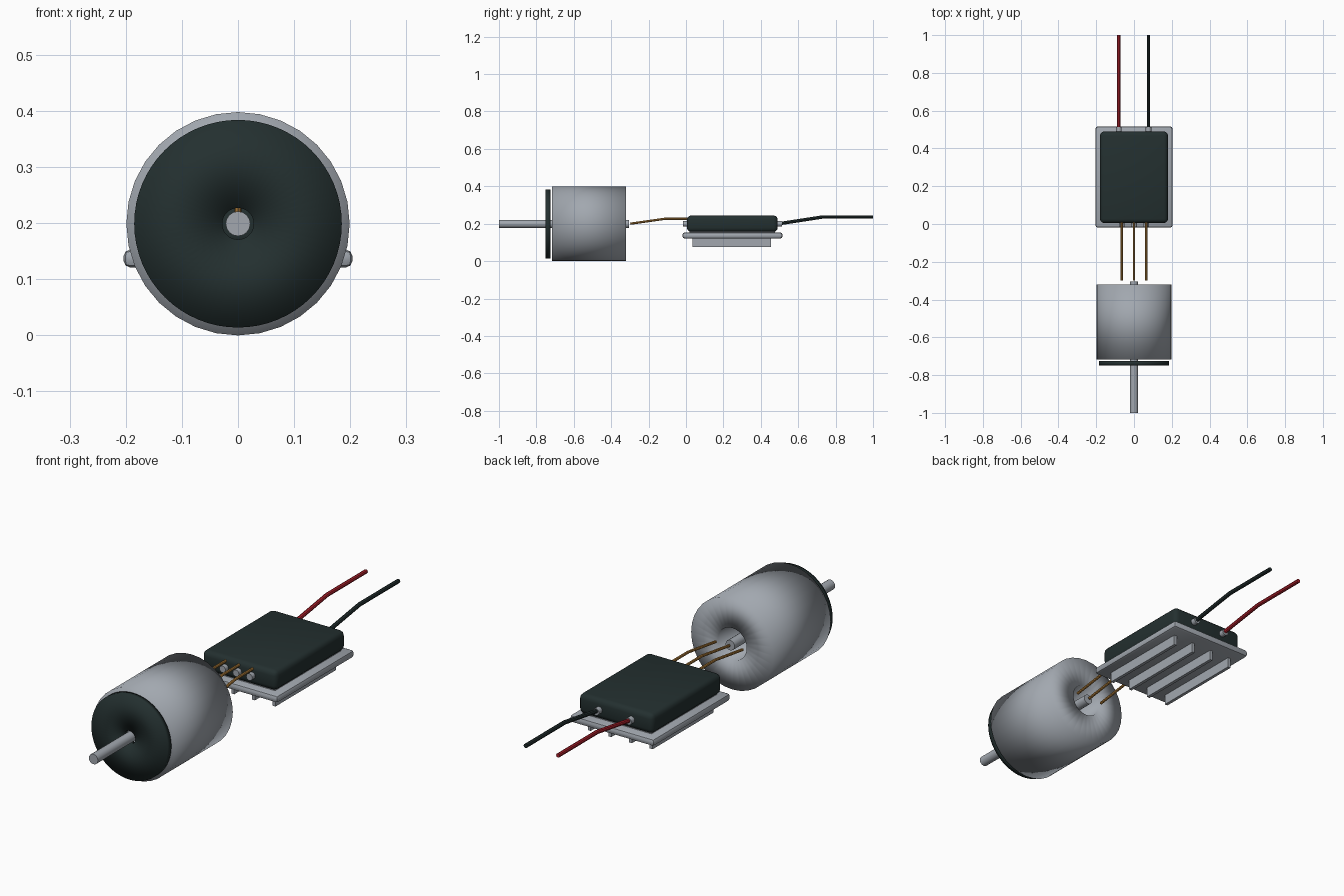
import bpy, bmesh, math
from mathutils import Vector

if "Cube" in bpy.data.objects:
    bpy.data.objects.remove(bpy.data.objects["Cube"])


def material(name, rgb):
    m = bpy.data.materials.new(name)
    m.diffuse_color = (*rgb, 1)
    m.use_nodes = True
    m.node_tree.nodes["Principled BSDF"].inputs["Base Color"].default_value = m.diffuse_color
    return m


GREY = material("metal grey", (0.36, 0.39, 0.43))
DARK = material("dark green black", (0.017, 0.029, 0.029))
RED = material("wire red", (0.42, 0.015, 0.025))
COPPER = material("wire copper", (0.46, 0.22, 0.045))


def finish(name, bm, mat, smooth=None):
    bmesh.ops.recalc_face_normals(bm, faces=bm.faces[:])
    me = bpy.data.meshes.new(name)
    bm.to_mesh(me)
    bm.free()
    me.materials.append(mat)
    ob = bpy.data.objects.new(name, me)
    bpy.context.collection.objects.link(ob)
    if smooth == "all":
        for p in me.polygons:
            p.use_smooth = True
    elif smooth == "angle":
        bpy.ops.object.select_all(action='DESELECT')
        ob.select_set(True)
        bpy.context.view_layer.objects.active = ob
        bpy.ops.object.shade_smooth_by_angle(angle=math.radians(40))
    return ob


def tube(name, y0, y1, r_out, r_in, sides, mat):
    """Hollow cylinder along y, centred on the motor axis."""
    bm = bmesh.new()
    rings = []
    for y, r in ((y0, r_out), (y1, r_out), (y1, r_in), (y0, r_in)):
        rings.append([bm.verts.new((r * math.sin(2 * math.pi * i / sides), y,
                                    0.2 + r * math.cos(2 * math.pi * i / sides)))
                      for i in range(sides)])
    for k in range(4):
        a, b = rings[k], rings[(k + 1) % 4]
        for i in range(sides):
            j = (i + 1) % sides
            bm.faces.new((a[i], a[j], b[j], b[i]))
    return finish(name, bm, mat, "all")


def sweep(name, points, r, sides, mat):
    """Round rod following points that run towards +y at one x."""
    bm = bmesh.new()
    pts = [Vector(p) for p in points]
    rings = []
    for k, p in enumerate(pts):
        d = (pts[min(k + 1, len(pts) - 1)] - pts[max(k - 1, 0)]).normalized()
        side = Vector((1, 0, 0))
        up = side.cross(d)
        rings.append([bm.verts.new(p + r * (math.cos(2 * math.pi * i / sides) * side
                                            + math.sin(2 * math.pi * i / sides) * up))
                      for i in range(sides)])
    for a, b in zip(rings, rings[1:]):
        for i in range(sides):
            j = (i + 1) % sides
            bm.faces.new((a[i], a[j], b[j], b[i]))
    bm.faces.new(rings[0])
    bm.faces.new(rings[-1])
    return finish(name, bm, mat, "angle")


def box(name, x0, x1, y0, y1, z0, z1, mat, bevel=0, segments=2):
    bm = bmesh.new()
    bmesh.ops.create_cube(bm, size=1)
    for v in bm.verts:
        v.co = Vector(((x0 + x1) / 2 + v.co.x * (x1 - x0),
                       (y0 + y1) / 2 + v.co.y * (y1 - y0),
                       (z0 + z1) / 2 + v.co.z * (z1 - z0)))
    if bevel:
        bmesh.ops.bevel(bm, geom=bm.edges[:], offset=bevel, segments=segments,
                        profile=0.5, affect='EDGES')
    return finish(name, bm, mat, "angle" if bevel else None)


# Motor: hollow can, dark front ring and a through shaft
tube("motor_can", -0.717, -0.32, 0.199, 0.07, 32, GREY)
tube("motor_front_ring", -0.75, -0.725, 0.185, 0.028, 64, DARK)
sweep("motor_shaft", [(0, -1, 0.2), (0, -0.305, 0.2)], 0.022, 16, GREY)

# Speed controller: case on a finned heat sink
box("controller_case", -0.18, 0.18, 0.005, 0.49, 0.157, 0.245, DARK, 0.022, 3)
box("heat_sink_plate", -0.204, 0.204, -0.019, 0.516, 0.122, 0.154, GREY, 0.012, 2)
box("heat_sink_pad", -0.165, 0.165, 0.02, 0.475, 0.15, 0.162, GREY)
for i in range(4):
    x = -0.15 + 0.1 * i
    box(f"heat_sink_fin_{i + 1}", x - 0.007, x + 0.007, 0.035, 0.455, 0.077, 0.126, GREY)

# Motor side: three terminals and copper leads
for i, x in enumerate((-0.065, 0, 0.065)):
    sweep(f"motor_terminal_{i + 1}", [(x, -0.015, 0.2), (x, 0.02, 0.2)], 0.015, 12, GREY)
    sweep(f"motor_lead_{i + 1}",
          [(x, -0.298, 0.201), (x, -0.2, 0.215), (x, -0.11, 0.228), (x, 0.02, 0.228)],
          0.006, 8, COPPER)

# Power side: two terminals with a red and a black wire
for x, mat, colour in ((-0.08, RED, "red"), (0.077, DARK, "black")):
    sweep(f"power_terminal_{colour}", [(x, 0.475, 0.2), (x, 0.513, 0.2)], 0.015, 12, GREY)
    sweep(f"power_wire_{colour}",
          [(x, 0.49, 0.2), (x, 0.73, 0.237), (x, 1.0, 0.237)], 0.009, 8, mat)

# Stand the whole model on the ground
bpy.context.view_layer.update()
low = min(v.co.z for o in bpy.context.scene.objects for v in o.data.vertices)
for o in bpy.context.scene.objects:
    o.location.z -= low
